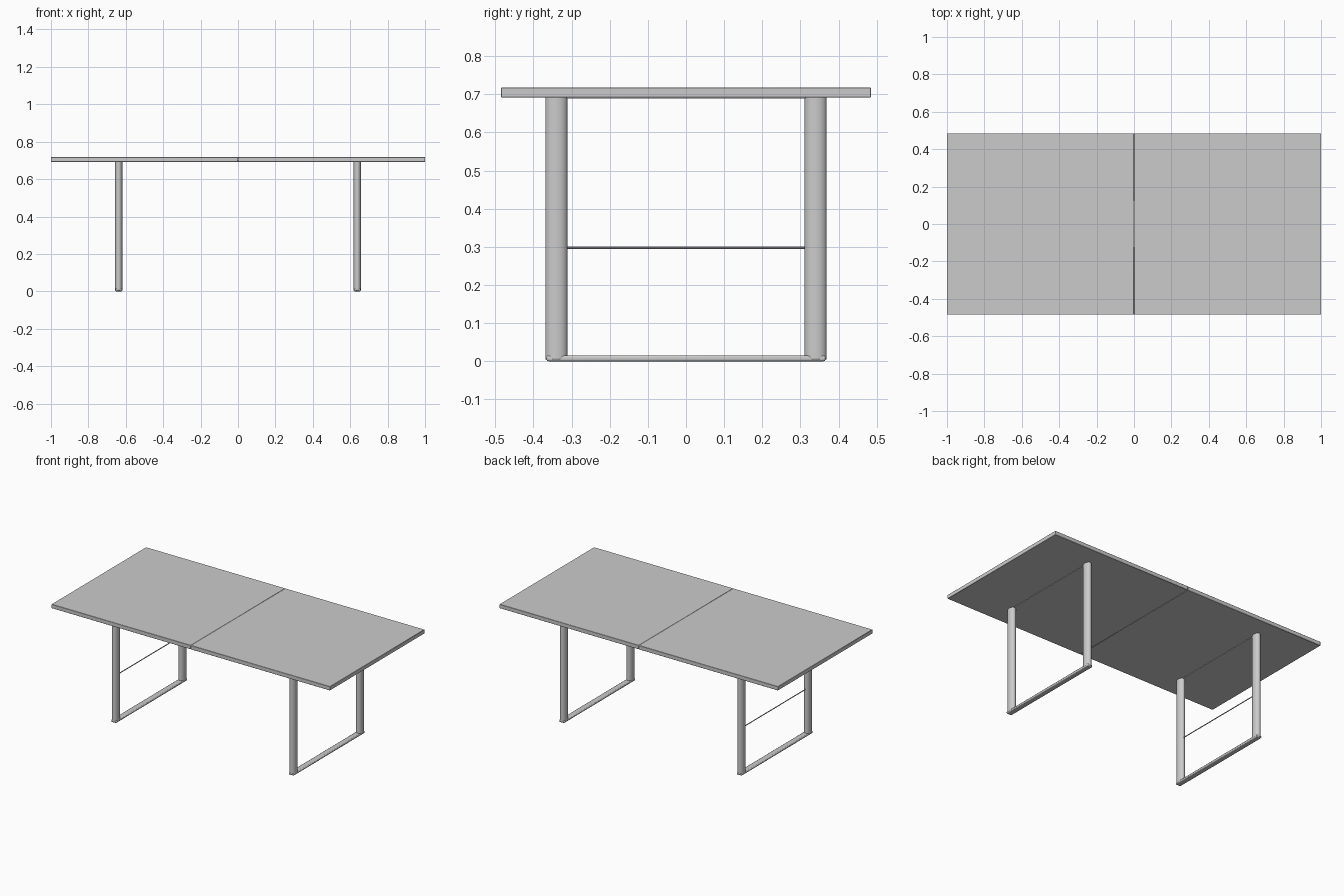
import bpy
from math import radians

if "Cube" in bpy.data.objects:
    bpy.data.objects.remove(bpy.data.objects["Cube"])


def finish(ob, name, bevel=0.0, segs=2):
    ob.name = name
    bpy.ops.object.transform_apply(location=False, rotation=True, scale=True)
    if bevel:
        m = ob.modifiers.new("edge", "BEVEL")
        m.width = bevel
        m.segments = segs
        m.limit_method = "ANGLE"
        m.angle_limit = radians(50)
    bpy.ops.object.shade_smooth_by_angle(angle=radians(35))
    return ob


def box(name, lo, hi, bevel=0.0, segs=2):
    bpy.ops.mesh.primitive_cube_add(
        size=1, location=[(a + b) / 2 for a, b in zip(lo, hi)])
    ob = bpy.context.object
    ob.scale = [b - a for a, b in zip(lo, hi)]
    return finish(ob, name, bevel, segs)


def rod(name, loc, rx, ry, length, rot=(0, 0, 0), bevel=0.0, sides=24):
    bpy.ops.mesh.primitive_cylinder_add(
        vertices=sides, radius=1, depth=1, location=loc, rotation=rot)
    ob = bpy.context.object
    ob.scale = (rx, ry, length)
    return finish(ob, name, bevel)


# Table top: two leaves meeting at the centre seam
for side, x0, x1 in (("left", -1.0, 0.0), ("right", 0.0, 1.0)):
    box(f"table_top_{side}", (x0, -0.485, 0.692), (x1, 0.485, 0.718), 0.0015, 1)

# Sled leg frames: oval legs joined by a flat foot bar and a thin mounting strip
for side, s in (("left", -1), ("right", 1)):
    x = 0.638 * s
    for end, e in (("front", -1), ("back", 1)):
        rod(f"{end}_{side}_leg", (x, 0.34 * e, 0.349), 0.02, 0.029, 0.69,
            bevel=0.003)
    box(f"{side}_foot_bar", (x - 0.018, -0.366, 0.0), (x + 0.018, 0.366, 0.015),
        0.005)
    box(f"{side}_mounting_strip", (x - 0.008, -0.34, 0.689),
        (x + 0.008, 0.34, 0.693))

# Thin cross wire on the left frame only
rod("left_cross_wire", (-0.638, 0, 0.298), 0.003, 0.003, 0.64,
    rot=(radians(90), 0, 0), sides=8)
